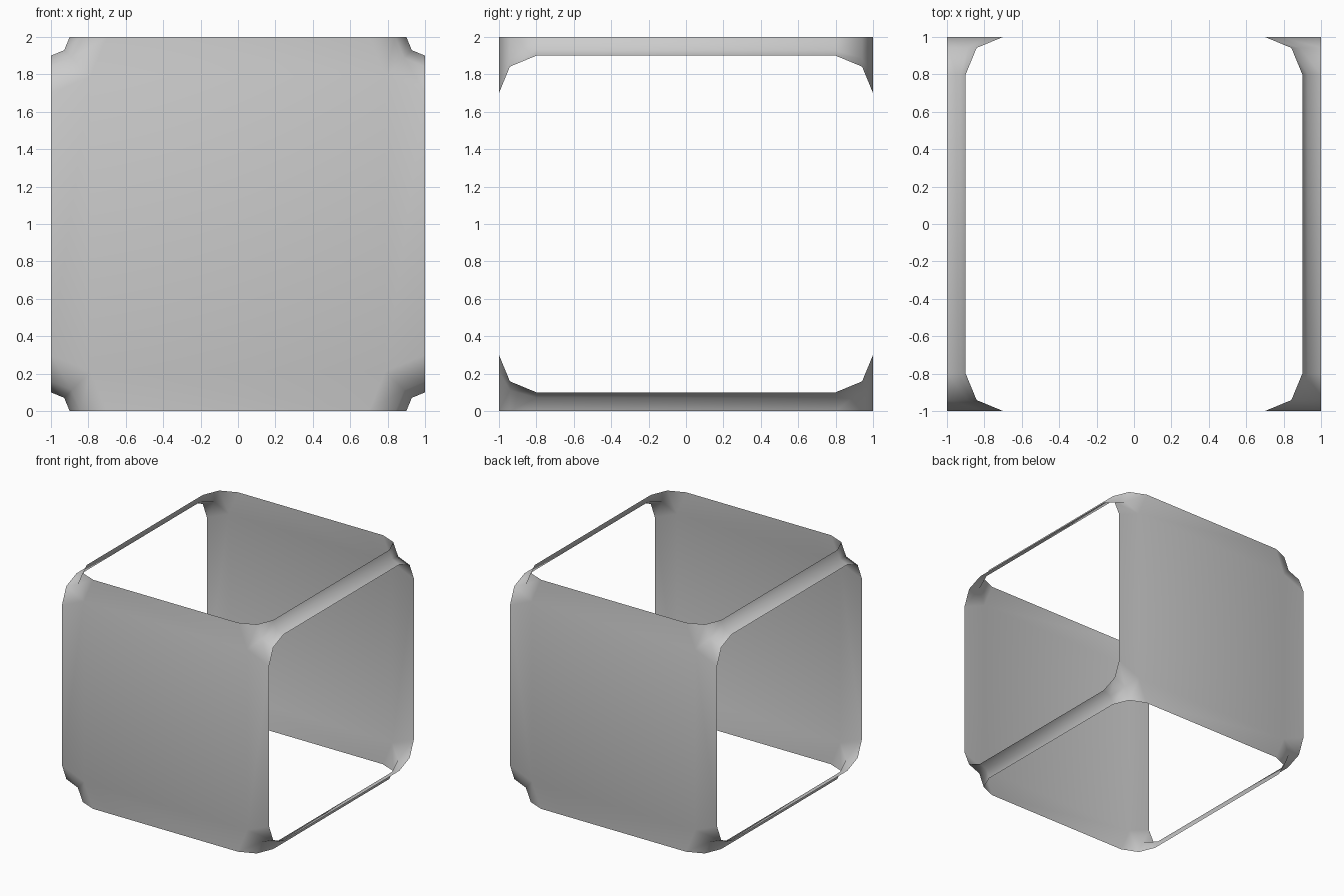
import bpy, bmesh, math

if "Cube" in bpy.data.objects:
    bpy.data.objects.remove(bpy.data.objects["Cube"])

S = math.sqrt(0.5)
# rows along y: (position, radius of the scooped corner)
half = [(-1.0, 0.3), (-0.8 - 0.2 * S, 0.3 - 0.2 * S), (-0.8, 0.1)]
rows = half + [(-y, r) for y, r in reversed(half)]
corners = [(1, 1), (-1, 1), (-1, -1), (1, -1)]   # order around the y axis

bm = bmesh.new()


def arc(sx, sz, y, r):
    """Two-segment concave arc round a cube corner, ordered around the y axis."""
    pts = [(1 - 0, 1 - r), (1 - r * S, 1 - r * S), (1 - r, 1)]
    if sx * sz < 0:
        pts.reverse()
    return [bm.verts.new((sx * x, y, 1 + sz * z)) for x, z in pts]


# scooped edge strips, flaring out at both ends
grids = []
for sx, sz in corners:
    g = [arc(sx, sz, y, r) for y, r in rows]
    for a, b in zip(g, g[1:]):
        for i in range(2):
            bm.faces.new((a[i], a[i + 1], b[i + 1], b[i]))
    grids.append(g)

# front and back panels: centre square plus four border faces
for end in (0, -1):
    ends = [g[end] for g in grids]
    bm.faces.new([e[1] for e in ends])
    for k in range(4):
        a, b = ends[k], ends[(k + 1) % 4]
        bm.faces.new((a[1], a[2], b[0], b[1]))

# consistent outward normals
bmesh.ops.recalc_face_normals(bm, faces=bm.faces[:])
bm.normal_update()
if any(f.normal.y > 0.99 and f.calc_center_median().y < -0.99 for f in bm.faces):
    bmesh.ops.reverse_faces(bm, faces=bm.faces[:])
for f in bm.faces:
    f.smooth = True

mesh = bpy.data.meshes.new("open_box_shell")
bm.to_mesh(mesh)
bm.free()
obj = bpy.data.objects.new("open_box_shell", mesh)
bpy.context.collection.objects.link(obj)
